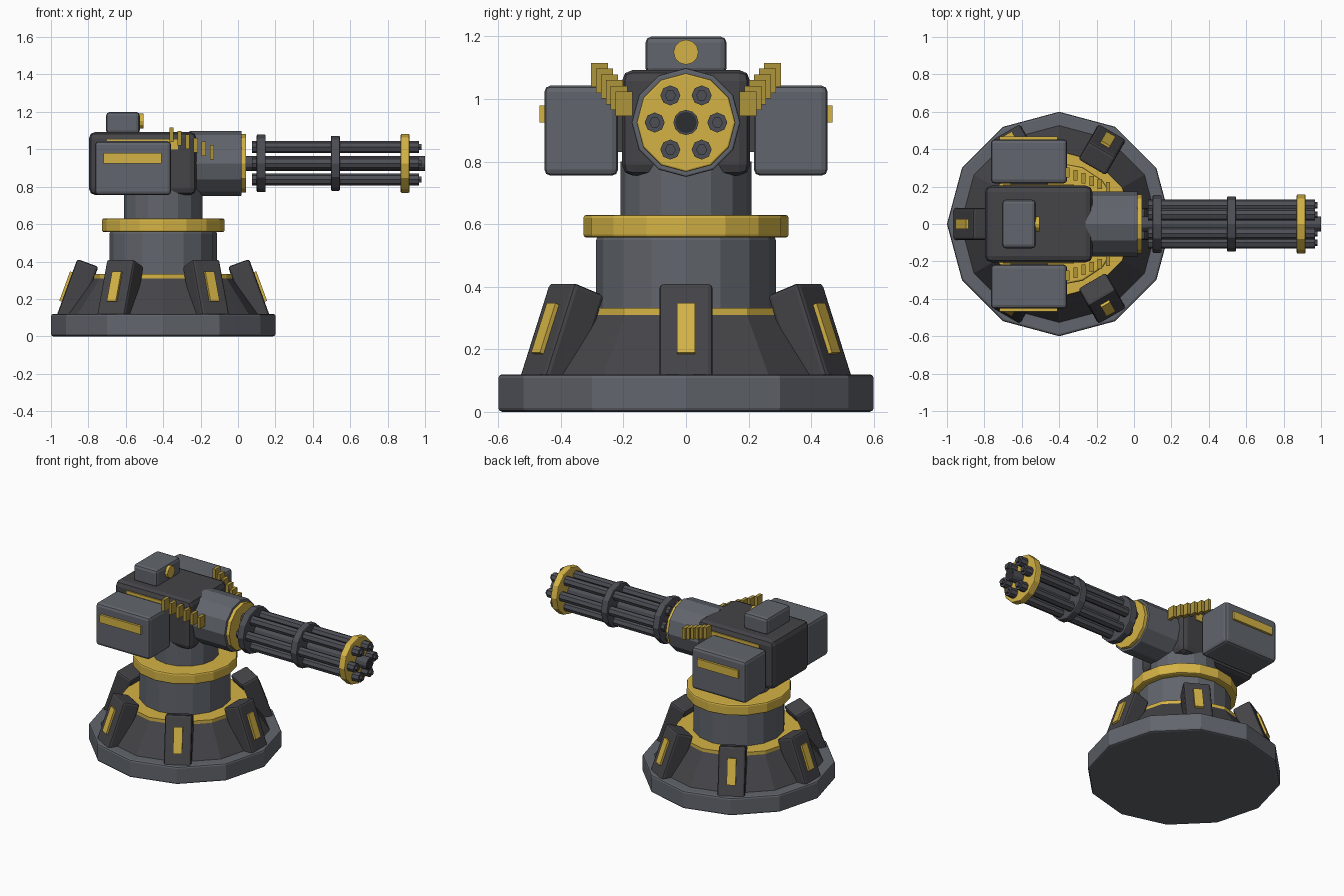
import bpy, bmesh, math
from mathutils import Matrix, Vector

if "Cube" in bpy.data.objects:
    bpy.data.objects.remove(bpy.data.objects["Cube"])


def material(name, rgb):
    m = bpy.data.materials.new(name)
    m.diffuse_color = (*rgb, 1)
    m.use_nodes = True
    m.node_tree.nodes["Principled BSDF"].inputs["Base Color"].default_value = m.diffuse_color
    return m


GREY = material("steel grey", (0.12, 0.13, 0.15))
DARK = material("charcoal", (0.058, 0.056, 0.063))
GOLD = material("gold", (0.66, 0.45, 0.06))
BRASS = material("dull brass", (0.43, 0.30, 0.045))
BARREL = material("gunmetal", (0.075, 0.077, 0.092))
BLACK = material("bore black", (0.025, 0.026, 0.03))


def finish(name, bm, mat, bevel=0):
    if bevel:
        edges = [e for e in bm.edges if len(e.link_faces) == 2
                 and e.calc_face_angle() > math.radians(50)]
        bmesh.ops.bevel(bm, geom=edges, offset=bevel, segments=2,
                        profile=0.5, affect='EDGES')
    bmesh.ops.recalc_face_normals(bm, faces=bm.faces)
    me = bpy.data.meshes.new(name)
    bm.to_mesh(me)
    bm.free()
    me.materials.append(mat)
    ob = bpy.data.objects.new(name, me)
    bpy.context.collection.objects.link(ob)
    return ob


def box(name, lo, hi, mat, bevel=0, matrix=None):
    """Box between two corners, optionally moved by a matrix."""
    lo, hi = Vector(lo), Vector(hi)
    bm = bmesh.new()
    bmesh.ops.create_cube(bm, size=1, matrix=Matrix.Translation((lo + hi) / 2)
                          @ Matrix.Diagonal((*(hi - lo), 1)))
    ob = finish(name, bm, mat, bevel)
    if matrix:
        ob.data.transform(matrix)
    return ob


def cyl(name, a, b, r1, mat, sides, r2=None, bevel=0, axis='Z', c=(0, 0)):
    """Prism from a to b; c is (x, y) for a Z axis, (y, z) for an X axis."""
    bm = bmesh.new()
    mid = (a + b) / 2
    if axis == 'Z':
        m = Matrix.Translation((c[0], c[1], mid))
    else:
        m = Matrix.Translation((mid, c[0], c[1])) @ Matrix.Rotation(math.pi / 2, 4, 'Y')
    bmesh.ops.create_cone(bm, cap_ends=True, segments=sides, radius1=r1,
                          radius2=r1 if r2 is None else r2, depth=b - a, matrix=m)
    return finish(name, bm, mat, bevel)


# Pedestal
CX = -0.4
C = (CX, 0)
cyl("base_plate", 0, 0.12, 0.6, GREY, 12, bevel=0.012, c=C)
cyl("base_cone", 0.115, 0.31, 0.53, DARK, 12, r2=0.39, c=C)
cyl("cone_trim", 0.31, 0.332, 0.39, GOLD, 12, c=C)
cyl("lower_column", 0.32, 0.56, 0.287, GREY, 16, bevel=0.01, c=C)
cyl("turning_ring", 0.557, 0.63, 0.328, GOLD, 16, bevel=0.01, c=C)
cyl("upper_column", 0.62, 0.80, 0.21, GREY, 16, c=C)

# Six leaning braces with a gold plate on the outer face
for i in range(6):
    m = (Matrix.Translation((CX, 0, 0)) @ Matrix.Rotation(i * math.pi / 3, 4, 'Z')
         @ Matrix.Translation((0.515, 0, 0.26)) @ Matrix.Rotation(math.radians(-20), 4, 'Y'))
    box(f"brace_{i + 1}", (-0.12, -0.085, -0.20), (0, 0.085, 0.163), DARK, 0.014, m)
    box(f"brace_plate_{i + 1}", (-0.005, -0.028, -0.08), (0.014, 0.028, 0.088), GOLD, 0, m)

# Turret body and sensor
box("turret_body", (-0.797, -0.205, 0.755), (-0.222, 0.205, 1.093), DARK, 0.035)
box("sensor_box", (-0.705, -0.13, 1.08), (-0.525, 0.13, 1.2), GREY, 0.02)
cyl("sensor_lens", -0.53, -0.506, 0.04, GOLD, 12, axis='X', c=(0, 1.15))

# Ammunition boxes, strips and feed belts on both sides
for side, s in (("right", -1), ("left", 1)):
    def sided(name, lo, hi, mat, bevel=0):
        ys = sorted((s * lo[1], s * hi[1]))
        box(f"{side}_{name}", (lo[0], ys[0], lo[2]), (hi[0], ys[1], hi[2]), mat, bevel)

    sided("ammo_box", (-0.765, 0.217, 0.755), (-0.357, 0.453, 1.043), GREY, 0.02)
    sided("box_mount", (-0.66, 0.19, 0.83), (-0.46, 0.23, 0.97), DARK)
    sided("box_strip", (-0.72, 0.445, 0.925), (-0.41, 0.468, 0.98), GOLD)
    sided("body_strip", (-0.70, 0.20, 1.0), (-0.32, 0.212, 1.052), GOLD)
    for k in range(6):
        t = k / 5
        x, y, z = -0.355 + 0.215 * t, 0.276 - 0.078 * t, 1.077 - 0.092 * t
        sided(f"belt_link_{k + 1}", (x - 0.011, y - 0.027, z - 0.039),
              (x + 0.011, y + 0.027, z + 0.039), BRASS)

# Rotary gun
Z = 0.925
G = (0, Z)
cyl("gun_housing", -0.26, 0.02, 0.174, GREY, 12, bevel=0.006, axis='X', c=G)
cyl("housing_trim", 0.015, 0.043, 0.157, GOLD, 12, axis='X', c=G)
cyl("centre_shaft", 0.03, 1.0, 0.04, BARREL, 12, axis='X', c=G)
cyl("shaft_tip", 0.999, 1.001, 0.034, BLACK, 12, axis='X', c=G)
cyl("rear_clamp", 0.1, 0.148, 0.154, BARREL, 12, bevel=0.006, axis='X', c=G)
cyl("middle_clamp", 0.497, 0.545, 0.147, BARREL, 12, bevel=0.006, axis='X', c=G)
cyl("muzzle_clamp", 0.87, 0.917, 0.158, GOLD, 12, bevel=0.006, axis='X', c=G)
for i in range(6):
    a = i * math.pi / 3
    p = (0.1 * math.cos(a), Z + 0.1 * math.sin(a))
    cyl(f"barrel_{i + 1}", 0.075, 0.967, 0.032, BARREL, 8, axis='X', c=p)
    cyl(f"barrel_tip_{i + 1}", 0.96, 0.982, 0.018, BARREL, 6, axis='X', c=p)
